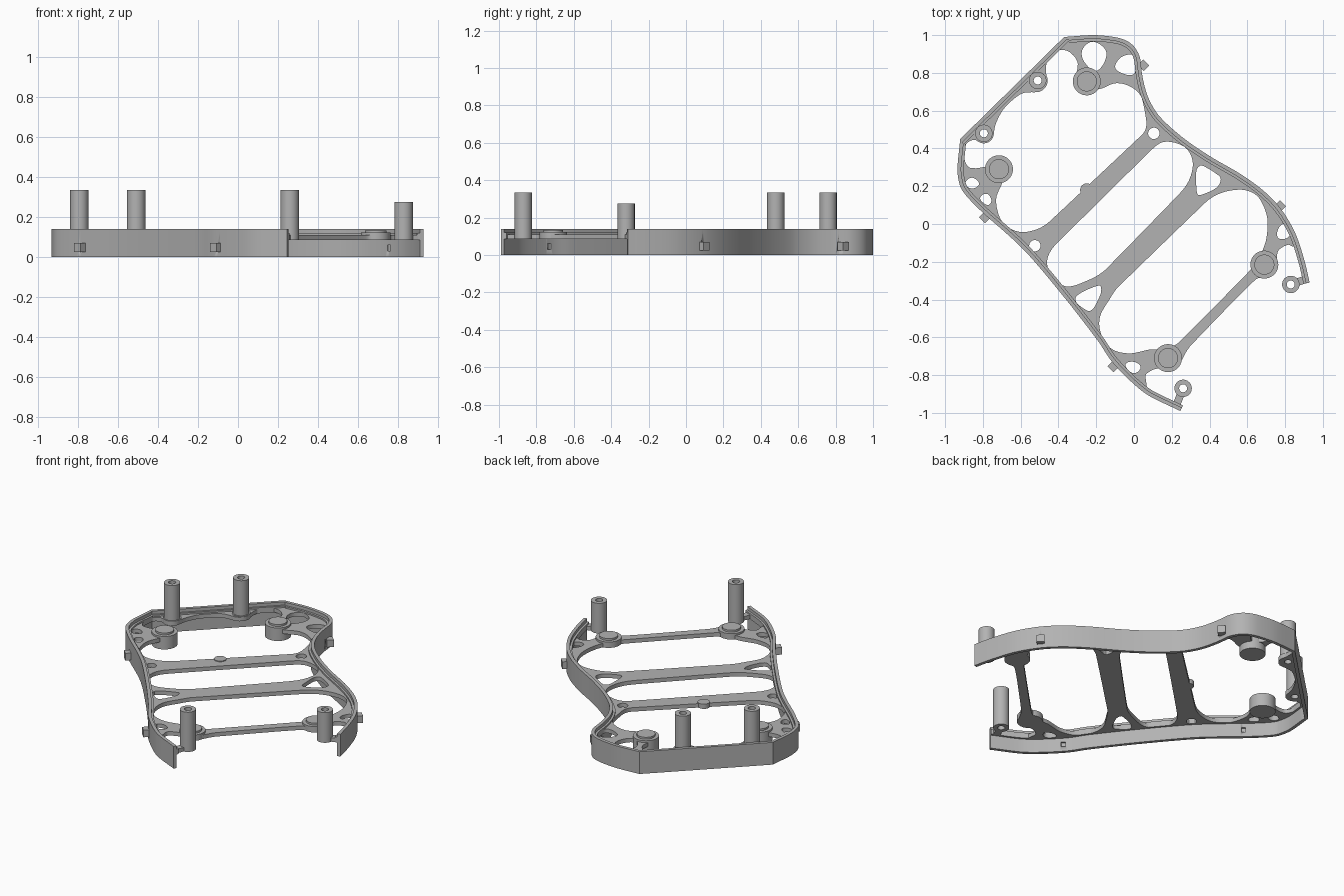
import bpy, bmesh, math
from mathutils import Vector

cube = bpy.data.objects.get("Cube")
if cube:
    bpy.data.objects.remove(cube, do_unlink=True)

grey = bpy.data.materials.new("plain grey")
grey.use_nodes = True
grey.diffuse_color = (.45, .45, .45, 1)
grey.node_tree.nodes["Principled BSDF"].inputs["Base Color"].default_value = grey.diffuse_color


def smooth(points, closed=True, steps=6):
    """Smooth line through the points, with short tangents so long sides stay straight."""
    pts = [Vector(p) for p in points]
    n = len(pts)

    def tangent(i):
        a = pts[(i - 1) % n] if closed else pts[max(i - 1, 0)]
        b = pts[(i + 1) % n] if closed else pts[min(i + 1, n - 1)]
        lengths = [d for d in ((pts[i] - a).length, (b - pts[i]).length) if d > 0]
        return (b - a).normalized() * min(lengths)

    out = []
    for i in range(n if closed else n - 1):
        j = (i + 1) % n
        p, q, u, v = pts[i], pts[j], tangent(i), tangent(j)
        for k in range(steps):
            t = k / steps
            s = t * t * (3 - 2 * t)
            out.append(p * (1 - s) + q * s + u * t * (1 - t) ** 2 - v * t * t * (1 - t))
    if not closed:
        out.append(pts[-1])
    return out


def circle(centre, radius, sides=40):
    return [Vector((centre[0] + radius * math.cos(2 * math.pi * i / sides),
                    centre[1] + radius * math.sin(2 * math.pi * i / sides)))
            for i in range(sides)]


def bar(a, b, width):
    """Rectangle running from a to b."""
    a, b = Vector(a), Vector(b)
    d = (b - a).normalized() * width / 2
    side = Vector((-d.y, d.x))
    return [a - side, b - side, b + side, a + side]


def inset(path, distance):
    """Move an open path towards the inside of the frame."""
    out = []
    for i, p in enumerate(path):
        d = (path[min(i + 1, len(path) - 1)] - path[max(i - 1, 0)]).normalized()
        out.append(p + Vector((d.y, -d.x)) * distance)
    return out


def prism(name, loops, low, high):
    """Extrude an outline, with optional hole loops, between two heights."""
    curve = bpy.data.curves.new(name, "CURVE")
    curve.dimensions = "2D"
    curve.fill_mode = "BOTH"
    curve.extrude = (high - low) / 2
    for loop in loops:
        spline = curve.splines.new("POLY")
        spline.points.add(len(loop) - 1)
        for point, p in zip(spline.points, loop):
            point.co = (p.x, p.y, 0, 1)
        spline.use_cyclic_u = True
    obj = bpy.data.objects.new(name, curve)
    bpy.context.collection.objects.link(obj)
    bpy.ops.object.select_all(action="DESELECT")
    obj.select_set(True)
    bpy.context.view_layer.objects.active = obj
    bpy.ops.object.convert(target="MESH")
    obj = bpy.context.view_layer.objects.active
    bm = bmesh.new()
    bm.from_mesh(obj.data)
    bmesh.ops.remove_doubles(bm, verts=bm.verts, dist=.0002)
    bmesh.ops.translate(bm, verts=bm.verts, vec=(0, 0, (low + high) / 2))
    bmesh.ops.recalc_face_normals(bm, faces=bm.faces)
    bm.to_mesh(obj.data)
    bm.free()
    obj.data.materials.clear()
    obj.data.materials.append(grey)
    bpy.ops.object.shade_smooth_by_angle(angle=math.radians(30))
    return obj


# Heights shared by the parts
RIM, LEDGE, PLATE, UNDER = .14, .12, .11, .085

# Outer wall path: left side, straight back edge, right side
left_side = [(.245, -.99), (.08, -.91), (-.02, -.83), (-.12, -.725), (-.19, -.62), (-.36, -.4),
             (-.58, -.14), (-.79, .05), (-.88, .14), (-.92, .2), (-.935, .29), (-.92, .45)]
right_side = [(-.37, .99), (-.21, 1), (-.08, .985), (-.01, .95), (.03, .885), (.045, .78),
              (.075, .67), (.135, .57), (.255, .46), (.4, .36), (.555, .27), (.675, .185),
              (.77, .09), (.85, -.04), (.9, -.185), (.93, -.31)]
path = smooth(left_side, False) + smooth(right_side, False)

wall = prism("outer_wall", [path + inset(path, .02)[::-1]], 0, RIM)
prism("wall_ledge", [inset(path, .01) + inset(path, .033)[::-1]], UNDER, LEDGE)

# Side clips with a pocket cut through the wall behind each
clips = {"back_right": (.04, .83), "front_right": (.765, .085),
         "front_left": (-.1, -.745), "back_left": (-.78, .045)}
for name, spot in clips.items():
    p = Vector(spot)
    out = Vector((1, 1)).normalized() * (1 if p.x > 0 else -1)
    prism(name + "_clip", [bar(p - out * .005, p + out * .035, .045)], .025, .07)
    cutter = prism(name + "_pocket_cutter", [bar(p - out * .06, p + out * .012, .025)], .03, .06)
    cutter.hide_render = True
    cutter.hide_set(True)
    cut = wall.modifiers.new(name + "_pocket", "BOOLEAN")
    cut.operation = "DIFFERENCE"
    cut.object = cutter

# Web plate: wall outline closed along the front beam, with openings
front_edge = [(.84, -.12), (.815, -.11), (.765, -.14), (.75, -.205), (.705, -.28), (.65, -.29),
              (.555, -.38), (.295, -.65), (.24, -.745), (.2, -.775), (.125, -.765),
              (.065, -.795), (.065, -.84)]
outline = [p for p in inset(path, .01) if p.y > -.13 or p.x < .08]
outline += smooth(front_edge, False)

back_opening = [(.06, .58), (.035, .68), (-.025, .73), (-.1, .745), (-.18, .715), (-.25, .72),
                (-.3, .78), (-.3, .86), (-.35, .915), (-.415, .915), (-.46, .86), (-.465, .8),
                (-.46, .74), (-.5, .7), (-.595, .69), (-.685, .615), (-.73, .535), (-.75, .46),
                (-.795, .433), (-.85, .445), (-.89, .42), (-.9, .36), (-.88, .305),
                (-.835, .295), (-.76, .3), (-.695, .24), (-.73, .13), (-.7, .015),
                (-.615, -.04), (-.52, -.03), (-.445, .015), (.045, .475), (.065, .52)]
middle_opening = [(.16, .435), (.265, .41), (.31, .335), (.295, .24), (.24, .16), (-.155, -.245),
                  (-.26, -.305), (-.36, -.33), (-.435, -.275), (-.46, -.195), (-.42, -.115),
                  (.08, .38)]
front_opening = [(.48, .17), (.585, .18), (.66, .14), (.705, .035), (.7, -.08), (.67, -.16),
                 (.61, -.25), (.24, -.625), (.16, -.66), (.08, -.665), (-.025, -.685),
                 (-.12, -.66), (-.175, -.58), (-.18, -.49), (-.13, -.4), (-.085, -.335),
                 (.385, .12)]
small_openings = [
    [(-.215, .965), (-.27, .93), (-.27, .87), (-.21, .81), (-.16, .85), (-.15, .92)],
    [(-.1, .83), (-.065, .885), (-.005, .895), (.01, .855), (0, .795), (-.055, .795)],
    [(-.89, .225), (-.855, .245), (-.82, .215), (-.845, .19), (-.88, .195)],
    [(-.815, .135), (-.78, .16), (-.755, .125), (-.775, .1)],
    [(.33, .28), (.36, .31), (.455, .25), (.445, .2), (.385, .165), (.335, .16)],
    [(-.31, -.39), (-.185, -.325), (-.175, -.365), (-.21, -.44), (-.245, -.46)],
    [(.79, 0), (.825, -.06), (.76, -.07)],
    [(-.045, -.745), (0, -.73), (.035, -.76), (-.005, -.79)],
]
back_posts = {"back_left": (-.795, .48), "back_right": (-.51, .76)}
front_posts = {"front_left": (.26, -.87), "front_right": (.83, -.32)}

holes = [smooth(h) for h in [back_opening, middle_opening, front_opening] + small_openings]
holes += [circle(c, .03) for c in [(.105, .48), (-.525, -.115), *back_posts.values()]]
prism("web_plate", [outline] + holes, UNDER, PLATE)
prism("beam_bump", [circle((-.25, .18), .035)], UNDER, PLATE + .005)

# Hollow posts, the back pair on pads and the front pair on short arms
for name, c in {**back_posts, **front_posts}.items():
    top = .275 if name == "front_right" else .335
    prism(name + "_post", [circle(c, .046), circle(c, .021)], UNDER, top)
for name, c in back_posts.items():
    prism(name + "_post_pad", [circle(c, .053), circle(c, .025)], UNDER, PLATE + .004)
for name, c in front_posts.items():
    p = Vector(c)
    foot = min(inset(path, .015), key=lambda q: (q - p).length)
    prism(name + "_post_arm", [bar(p + (foot - p).normalized() * .035, foot, .04)], UNDER, PLATE)

# Stepped round bosses; the back pair reaches further down
bosses = {"back_left": (-.715, .29), "back_right": (-.25, .755),
          "front_left": (.18, -.71), "front_right": (.69, -.215)}
for name, c in bosses.items():
    low = .04 if "back" in name else UNDER
    prism(name + "_boss_flange", [circle(c, .074)], low, .122)
    prism(name + "_boss_cap", [circle(c, .053)], PLATE, .134)
